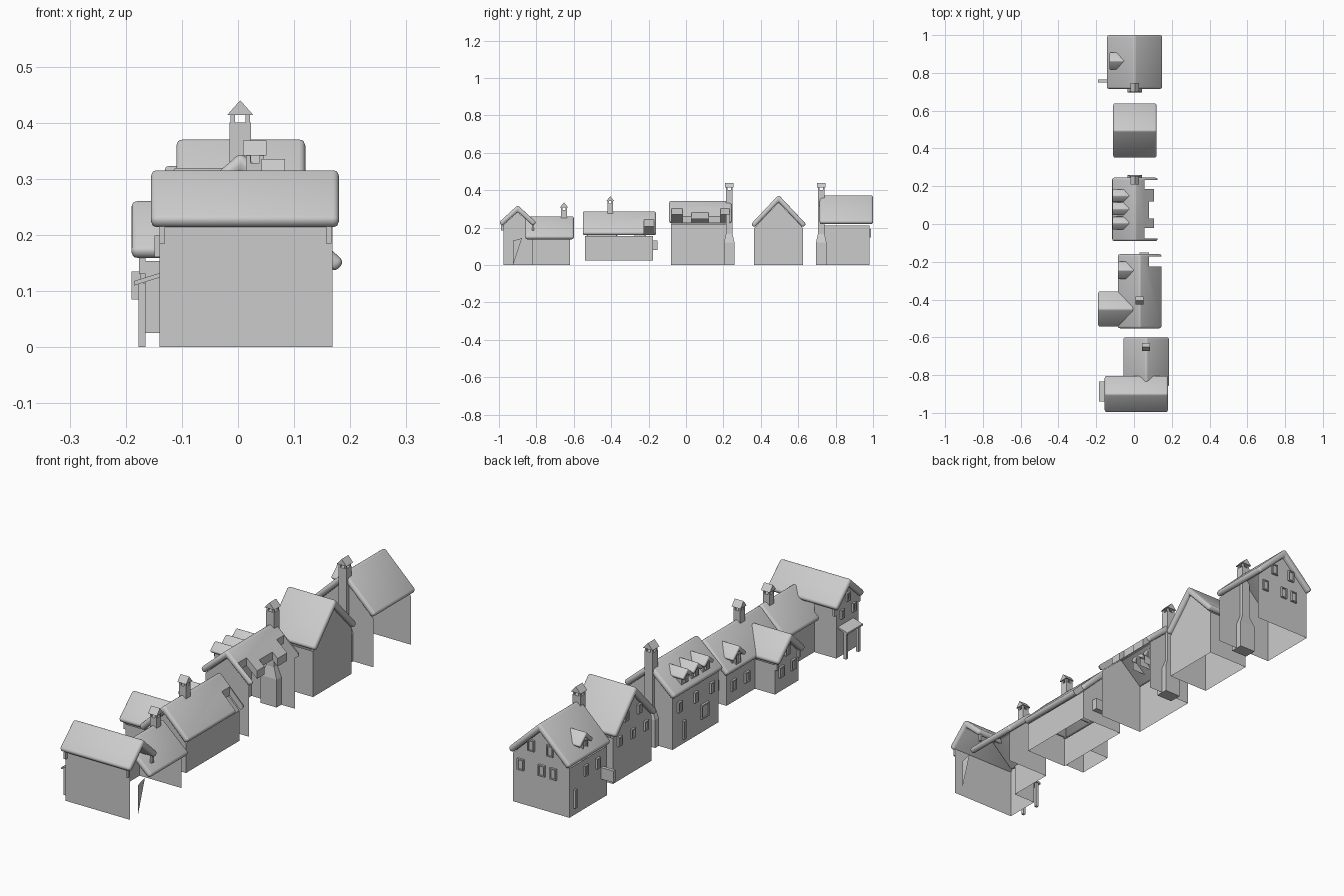
import bpy, bmesh, math
from mathutils import Vector

cube = bpy.data.objects.get("Cube")
if cube:
    bpy.data.objects.remove(cube, do_unlink=True)

grey = bpy.data.materials.new("plain_grey")
grey.use_nodes = True
grey.diffuse_color = (0.6, 0.6, 0.6, 1)
grey.node_tree.nodes["Principled BSDF"].inputs["Base Color"].default_value = (0.6, 0.6, 0.6, 1)


def make(name, verts, faces, recalc=True):
    bm = bmesh.new()
    vs = [bm.verts.new(v) for v in verts]
    for f in faces:
        bm.faces.new([vs[i] for i in f])
    if recalc:
        bmesh.ops.recalc_face_normals(bm, faces=bm.faces)
    me = bpy.data.meshes.new(name)
    bm.to_mesh(me)
    bm.free()
    me.materials.append(grey)
    ob = bpy.data.objects.new(name, me)
    bpy.context.scene.collection.objects.link(ob)
    return ob


def pt(axis, u, a, z):
    return (u, a, z) if axis == "y" else (a, u, z)


def extrude(name, axis, profile, a0, a1):
    n = len(profile)
    verts = [pt(axis, u, a, z) for a in (a0, a1) for u, z in profile]
    faces = [(i, (i + 1) % n, (i + 1) % n + n, i + n) for i in range(n)]
    return make(name, verts, faces + [tuple(range(n)), tuple(range(n, 2 * n))])


def box(name, x0, x1, y0, y1, z0, z1):
    return extrude(name, "y", [(x0, z0), (x1, z0), (x1, z1), (x0, z1)], y0, y1)


def apply_modifier(ob, mod):
    bpy.context.view_layer.objects.active = ob
    bpy.ops.object.modifier_apply(modifier=mod.name)


def roof(name, axis, c, half, top, low, a0, a1, t=0.026, bevel=0.011, cuts=()):
    """Thick rounded gable roof; returns the slope and the height under the ridge."""
    s = (top - low - 0.7 * t) / half
    q = math.hypot(1, s)
    du, dz = t * s / q, t / q
    eave, under = top - s * half, top - t * q
    profile = [(c, top), (c + half, eave), (c + half - du, eave - dz), (c, under),
               (c - half + du, eave - dz), (c - half, eave)]
    ob = extrude(name, axis, profile, a0, a1)
    if bevel:
        mod = ob.modifiers.new("round", "BEVEL")
        mod.width, mod.segments, mod.limit_method = bevel, 3, "ANGLE"
        mod.angle_limit = math.radians(40)
        apply_modifier(ob, mod)
    # Openings in the rear slope
    for x0, y0, y1 in cuts:
        cutter = box("cutter", x0, x0 + 0.3, y0, y1, 0, 0.6)
        cutter.hide_render = True
        mod = ob.modifiers.new("opening", "BOOLEAN")
        mod.operation, mod.object, mod.solver = "DIFFERENCE", cutter, "EXACT"
        apply_modifier(ob, mod)
        bpy.data.objects.remove(cutter, do_unlink=True)
    if bevel:
        bpy.ops.object.select_all(action="DESELECT")
        ob.select_set(True)
        bpy.context.view_layer.objects.active = ob
        bpy.ops.object.shade_smooth_by_angle(angle=math.radians(35))
    return s, under - 0.001


def walls(name, axis, c, u0, u1, a0, a1, slope, peak, z0=0.0, skip=()):
    """Gabled wall shell without a floor; skip leaves sides open."""
    prof = [(u0, z0), (u0, peak - slope * (c - u0)), (c, peak),
            (u1, peak - slope * (u1 - c)), (u1, z0)]
    verts = [pt(axis, u, a, z) for a in (a0, a1) for u, z in prof]
    sides = {"low": (0, 1, 6, 5), "high": (3, 4, 9, 8),
             "start": (0, 1, 2, 3, 4), "end": (5, 6, 7, 8, 9)}
    return make(name, verts, [f for k, f in sides.items() if k not in skip])


def window(name, axis, wall, out, u, z, w=0.03, h=0.045):
    """Framed window on a wall whose outward direction is along axis."""
    def part(label, ww, hh, d):
        a, b = sorted((wall, wall + out * d))
        if axis == "x":
            return box(label, a, b, u - ww / 2, u + ww / 2, z - hh / 2, z + hh / 2)
        return box(label, u - ww / 2, u + ww / 2, a, b, z - hh / 2, z + hh / 2)
    part(name + "_pane", w - 0.008, h - 0.008, 0.004)
    e = 0.005
    for sgn in (-1, 1):
        a, b = sorted((wall, wall + out * 0.009))
        for du, dz, hw, hh in ((sgn * (w / 2 - e / 2), 0, e / 2, h / 2),
                               (0, sgn * (h / 2 - e / 2), w / 2, e / 2)):
            lo, hi = u + du - hw, u + du + hw
            zz = (z + dz - hh, z + dz + hh)
            if axis == "x":
                box(name + "_frame", a, b, lo, hi, *zz)
            else:
                box(name + "_frame", lo, hi, a, b, *zz)


def dormer(name, y, front, back, ridge, half):
    s, peak = roof(name + "_roof", "x", y, half, ridge, ridge - half * 1.15, front, back, 0.016, 0.006)
    walls(name + "_walls", "x", y, y - half * 0.65, y + half * 0.65, front + 0.015, back,
          s, peak, ridge - half * 2.2, ("end",))
    window(name + "_window", "x", front + 0.015, -1, y, ridge - half * 1.2, half * 0.7, half * 0.9)


def chimney_cap(name, axis, x, y, z, r):
    for sx in (-1, 1):
        for sy in (-1, 1):
            px, py = x + sx * r * 0.75, y + sy * r * 0.75
            box(name + "_post", px - 0.004, px + 0.004, py - 0.004, py + 0.004, z, z + 0.016)
    c, a = (x, y) if axis == "y" else (y, x)
    w = r + 0.005
    extrude(name + "_cap", axis, [(c - w, z + 0.014), (c + w, z + 0.014), (c, z + 0.04)], a - w, a + w)


def small_chimney(name, x, y, z0, top):
    box(name, x - 0.016, x + 0.016, y - 0.016, y + 0.016, z0, top - 0.04)
    chimney_cap(name, "x", x, y, top - 0.04, 0.016)


def tall_chimney(name, x, y):
    verts, faces = [], []
    for z, rx, ry in ((0, 0.038, 0.028), (0.12, 0.038, 0.028), (0.165, 0.019, 0.018), (0.4, 0.019, 0.018)):
        verts += [(x + sx * rx, y + sy * ry, z) for sx, sy in ((-1, -1), (1, -1), (1, 1), (-1, 1))]
    for k in range(0, 12, 4):
        faces += [(k + i, k + (i + 1) % 4, k + 4 + (i + 1) % 4, k + 4 + i) for i in range(4)]
    make(name, verts, faces + [(0, 1, 2, 3), (12, 13, 14, 15)])
    chimney_cap(name, "y", x, y, 0.4, 0.018)


# First house: cross block, rear wing and porch
s, p = roof("corner_house_roof", "x", -0.9, 0.1, 0.32, 0.21, -0.155, 0.18)
walls("corner_house_walls", "x", -0.9, -0.976, -0.824, -0.14, 0.168, s, p, skip=("end", "high"))
make("corner_house_back_wall", [(-0.14, -0.824, 0), (-0.035, -0.824, 0), (-0.035, -0.824, 0.22),
                                (-0.14, -0.824, 0.22)], [(0, 1, 2, 3)])
make("corner_house_side_brace", [(0.17, -0.925, 0), (0.17, -0.925, 0.13), (0.17, -0.877, 0.144)], [(0, 1, 2)])
s, p = roof("corner_wing_roof", "y", 0.065, 0.125, 0.265, 0.134, -0.86, -0.6)
walls("corner_wing_walls", "y", 0.065, -0.035, 0.165, -0.824, -0.62, s, p, skip=("start", "high"))
small_chimney("corner_chimney", 0.063, -0.652, 0.22, 0.335)
extrude("porch_roof", "y", [(-0.185, 0.11), (-0.14, 0.124), (-0.14, 0.132), (-0.185, 0.118)], -0.94, -0.835)
for y in (-0.93, -0.845):
    box("porch_post", -0.177, -0.165, y - 0.006, y + 0.006, 0, 0.114)
for x in (-0.135, 0.162):
    for y in (-0.982, -0.818):
        box("eave_bracket", x - 0.005, x + 0.005, y - 0.006, y + 0.006, 0.185, 0.215)
for y, z in ((-0.94, 0.18), (-0.86, 0.18), (-0.9, 0.24)):
    window("corner_window", "x", -0.14, -1, y, z, 0.022, 0.038)

# Second house: raised block with a side wing
s, p = roof("winged_house_roof", "y", 0.03, 0.12, 0.292, 0.155, -0.552, -0.16, cuts=[(0.08, -0.225, -0.172)])
walls("winged_house_walls", "y", 0.03, -0.07, 0.13, -0.54, -0.176, s, p, 0.025)
s, p = roof("side_wing_roof", "x", -0.45, 0.098, 0.265, 0.155, -0.19, 0.0)
walls("side_wing_walls", "x", -0.45, -0.53, -0.37, -0.165, -0.07, s, p, 0.025, ("end",))
small_chimney("winged_chimney", 0.03, -0.405, 0.25, 0.368)
dormer("winged_dormer", -0.245, -0.085, 0.01, 0.262, 0.048)
for y, z in ((-0.49, 0.11), (-0.41, 0.11), (-0.45, 0.19)):
    window("side_wing_window", "x", -0.165, -1, y, z)
for y in (-0.31, -0.22):
    window("winged_window", "x", -0.07, -1, y, 0.1)
window("winged_end_window", "y", -0.176, 1, -0.02, 0.105)
box("winged_window_box", 0.03, 0.08, -0.176, -0.152, 0.08, 0.13)
for y in (-0.525, -0.375):
    box("eave_bracket", -0.176, -0.165, y - 0.005, y + 0.005, 0.13, 0.16)

# Third house: three dormers, open rear and tall chimney
s, p = roof("dormer_house_roof", "y", 0.005, 0.125, 0.347, 0.22, -0.09, 0.245,
            cuts=[(0.055, -0.078, -0.02), (0.055, 0.185, 0.232), (0.08, 0.03, 0.12), (0.105, -0.03, 0.2)])
walls("dormer_house_walls", "y", 0.005, -0.1, 0.108, -0.08, 0.235, s, p, skip=("high",))
tall_chimney("dormer_house_chimney", 0.004, 0.231)
for y in (0.15, 0.08, 0.005):
    dormer("roof_dormer", y, -0.115, -0.01, 0.322, 0.036)
for y in (0.19, 0.08, -0.03):
    window("dormer_house_window", "x", -0.1, -1, y, 0.17, 0.025, 0.045)
window("dormer_house_door", "x", -0.1, -1, 0.02, 0.09, 0.05, 0.06)
window("dormer_house_side_door", "x", -0.1, -1, 0.16, 0.06, 0.016, 0.08)

# Fourth house: steep gable facing the street
s, p = roof("steep_house_roof", "x", 0.495, 0.148, 0.375, 0.2, -0.11, 0.12)
walls("steep_house_walls", "x", 0.495, 0.364, 0.626, -0.09, 0.103, s, p)
for y, z in ((0.54, 0.26), (0.45, 0.26), (0.585, 0.17), (0.495, 0.17), (0.405, 0.17)):
    window("steep_house_window", "x", -0.09, -1, y, z, 0.026, 0.04)

# Fifth house: tall block with end windows, one dormer and chimney
s, p = roof("end_house_roof", "y", 0.003, 0.15, 0.377, 0.215, 0.715, 1.0)
walls("end_house_walls", "y", 0.003, -0.13, 0.138, 0.725, 0.98, s, p, skip=("high",))
tall_chimney("end_house_chimney", 0.004, 0.723)
dormer("end_dormer", 0.863, -0.13, -0.03, 0.325, 0.048)
for x, z in ((0.05, 0.265), (-0.04, 0.265), (0.1, 0.17), (0.0, 0.17), (-0.055, 0.17)):
    window("end_house_window", "y", 0.98, 1, x, z, 0.03, 0.048)
for y in (0.87, 0.79):
    window("end_house_side_window", "x", -0.13, -1, y, 0.165, 0.024, 0.045)
window("end_house_side_door", "x", -0.13, -1, 0.945, 0.07, 0.014, 0.08)
box("hanging_board", -0.19, -0.13, 0.75, 0.765, 0.085, 0.135)
